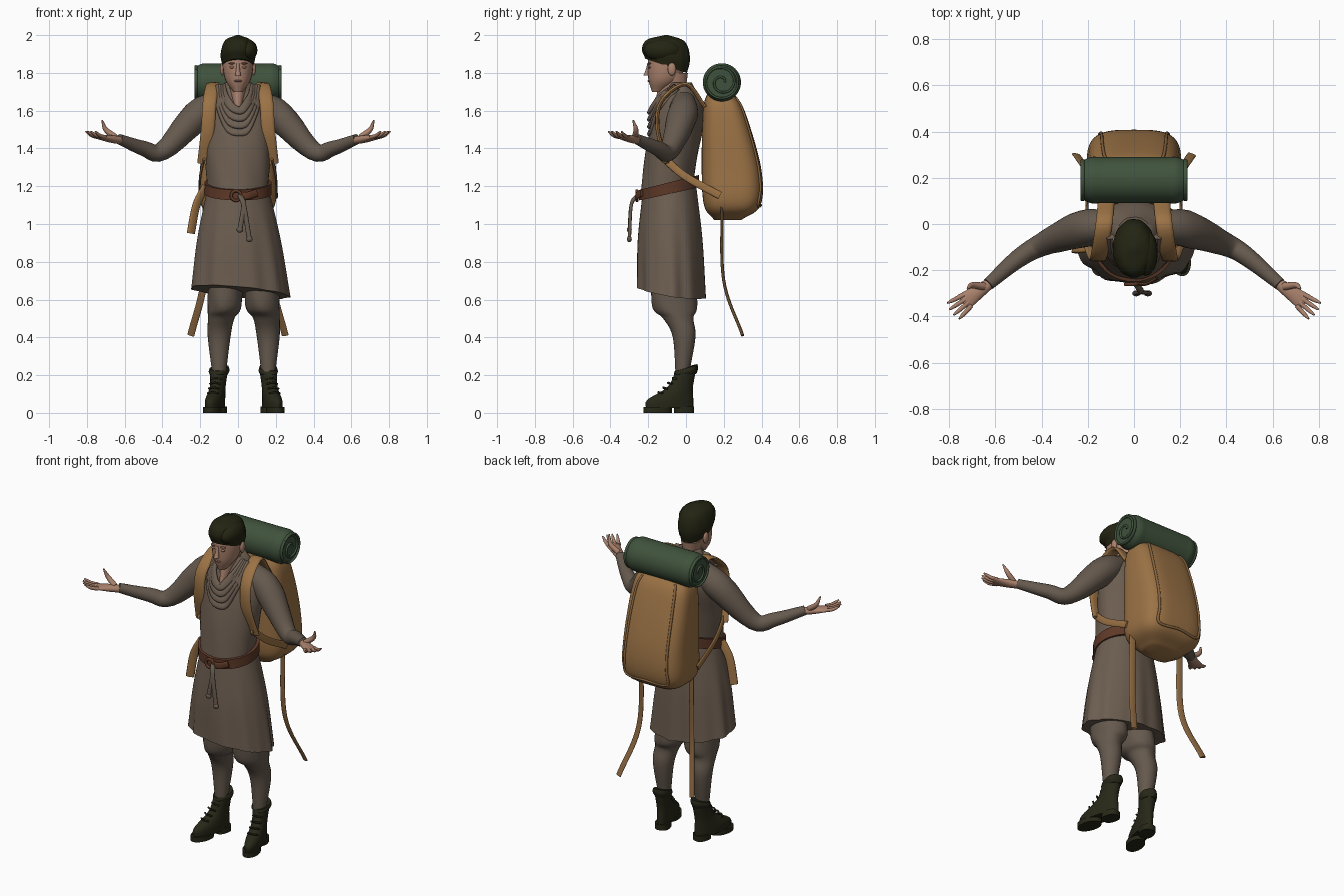
import bpy, bmesh
from math import sin, cos, pi, radians, copysign
from mathutils import Vector, Matrix

default_cube = bpy.data.objects.get("Cube")
if default_cube:
    bpy.data.objects.remove(default_cube, do_unlink=True)


def colour(name, *rgb):
    mat = bpy.data.materials.new(name)
    mat.use_nodes = True
    mat.diffuse_color = (*rgb, 1)
    shader = next(node for node in mat.node_tree.nodes if node.type == "BSDF_PRINCIPLED")
    shader.inputs["Base Color"].default_value = (*rgb, 1)
    shader.inputs["Roughness"].default_value = .8
    return mat


skin = colour("skin", .4, .22, .15)
flush = colour("flushed skin", .3, .15, .11)
hair = colour("black hair", .017, .018, .006)
leather = colour("dark boot leather", .02, .02, .009)
cloth = colour("tunic cloth", .15, .11, .08)
knit = colour("sleeve and hose knit", .13, .1, .075)
canvas = colour("tan canvas", .33, .17, .06)
webbing = colour("strap webbing", .25, .13, .05)
brown = colour("belt leather", .11, .04, .02)
green = colour("bedroll green", .05, .085, .045)


def finish(name, bm, mat):
    bmesh.ops.recalc_face_normals(bm, faces=bm.faces)
    mesh = bpy.data.meshes.new(name)
    bm.to_mesh(mesh)
    bm.free()
    mesh.materials.append(mat)
    mesh.shade_smooth()
    mesh.set_sharp_from_angle(angle=radians(50))
    obj = bpy.data.objects.new(name, mesh)
    bpy.context.scene.collection.objects.link(obj)


def clamp(value):
    return min(max(value, 0), 1)


def curve(points, t):
    """Smooth position at t, from 0 to 1, along evenly timed points."""
    p = [Vector(point) for point in points]
    if len(p) == 1:
        return p[0]
    spans = len(p) - 1
    p = [p[0] * 2 - p[1], *p, p[-1] * 2 - p[-2]]
    i = min(int(t * spans), spans - 1)
    t = t * spans - i
    a, b, c, d = p[i:i + 4]
    return (b * 2 + (c - a) * t + (a * 2 - b * 5 + c * 4 - d) * (t * t)
            + (b * 3 - a - c * 3 + d) * (t ** 3)) * .5


def sweep(name, path, sizes, mat, sides=24, rings=20, level=False, power=2,
          side=(0, 0, 1), fold=None, warp=None):
    """Skin a path with rounded sections, kept level or square to the path."""
    pairs = [size if isinstance(size, tuple) else (size, size) for size in sizes]
    mids = [curve(path, i / rings) for i in range(rings + 1)]
    bm = bmesh.new()
    loops = []
    for i, mid in enumerate(mids):
        width, depth = curve(pairs, i / rings)
        u, v = Vector((1, 0, 0)), Vector((0, 1, 0))
        if not level:
            along = (mids[min(i + 1, rings)] - mids[max(i - 1, 0)]).normalized()
            u = Vector(side)
            u = (u - along * u.dot(along)).normalized()
            v = along.cross(u)
        loop = []
        for k in range(sides):
            angle = 2 * pi * k / sides
            c, s = [copysign(abs(f) ** (2 / power), f) for f in (cos(angle), sin(angle))]
            swell = fold(angle, mid.z) if fold else 1
            co = mid + (u * c * width + v * s * depth) * swell
            loop.append(bm.verts.new(warp(co) if warp else co))
        loops.append(loop)
    for low, high in zip(loops, loops[1:]):
        for k in range(sides):
            n = (k + 1) % sides
            bm.faces.new((low[k], low[n], high[n], high[k]))
    bm.faces.new(loops[0])
    bm.faces.new(loops[-1])
    finish(name, bm, mat)


def ribbon(name, path, width, thick, mat, side=(1, 0, 0), rings=20):
    sweep(name, path, [(width, thick)], mat, sides=12, rings=rings, side=side, power=2.6)


def blob(name, centre, scale, mat):
    bm = bmesh.new()
    bmesh.ops.create_uvsphere(bm, u_segments=16, v_segments=10, radius=1)
    bm.transform(Matrix.Translation(centre) @ Matrix.Diagonal((*scale, 1)))
    finish(name, bm, mat)


def column(y, *heights):
    return [(0, y, z) for z in heights]


def flip(path, sign, middle=0):
    return [(middle + sign * (x - middle), y, z) for x, y, z in path]


# Tunic: skirt, bodice and belt share a waist that dips at the front
def drape(co):
    low = clamp((1.2 - co.z) / .55)
    high = clamp((co.z - 1.22) / .2)
    waist = .25 * (co.y + .09)
    hem = -.16 * (co.y + .08) - .09 * co.x
    return co + Vector((0, 0, (waist * (1 - low) + hem * low) * (1 - high)))


def skirt_folds(angle, z):
    return 1 + clamp((1.15 - z) * 2) * (.025 * sin(9 * angle + 2 * z) + .015 * sin(14 * angle))


def creases(angle, z):
    return 1 + .014 * sin(7 * angle + 14 * z)


sweep("tunic_skirt", [(.01, -.08, .64), (0, -.09, 1.2)], [(.26, .18), (.22, .17), (.16, .14)],
      cloth, sides=72, level=True, fold=skirt_folds, warp=drape)
sweep("tunic_bodice", [(0, -.1, 1.2), (0, -.07, 1.4), (0, -.03, 1.6), (0, -.03, 1.75)],
      [(.16, .14), (.18, .14), (.19, .13), (.07, .06)],
      cloth, sides=48, level=True, fold=creases, warp=drape)
sweep("belt", column(-.09, 1.16, 1.22), [(.178, .16)], brown,
      sides=40, rings=2, level=True, warp=drape)
buckle = [Vector((cos(k * pi / 8), 0, sin(k * pi / 8))) for k in range(17)]
ribbon("belt_buckle", [Vector((-.01, -.26, 1.15)) + spoke * .026 for spoke in buckle],
       .008, .008, brown, side=(0, 1, 0), rings=32)
ribbon("belt_tail", [(0, -.255, 1.15), (.05, -.26, 1.15), (.1, -.235, 1.165)],
       .02, .007, brown, side=(0, 0, 1))

# Cowl folds hanging round the neckline
for i in range(4):
    width, low = .075 + .012 * i, 1.6 - .038 * i
    half = [(width, -.05, 1.725), (width * .87, -.135, 1.67 - .015 * i),
            (width * .45, -.177, low + .02)]
    ribbon("cowl_fold", [*half, (.01, -.19, low), *flip(half, -1)[::-1]],
           .022, .012, cloth, side=(0, .5, 1))

# Cloth ties knotted under the buckle, and a strap at the right hip
for x, z in ((.06, .92), (.01, .97)):
    ribbon("waist_tie", [(.01, -.26, 1.15), (.03, -.29, 1.1), (x, -.3, z)], .013, .009, knit)
    blob("tie_knot", (x, -.3, z), (.018, .013, .016), knit)
ribbon("hip_strap", [(-.17, -.1, 1.2), (-.22, -.11, 1.1), (-.25, -.11, .95)],
       .024, .01, canvas, side=(1, .6, 0))

# Head and neck
sweep("neck", [(0, -.1, 1.57), (0, -.06, 1.8)], [(.02, .08), (.06, .07)], skin, level=True)
sweep("head", [(0, -.15, 1.7), (0, -.115, 1.77), (0, -.1, 1.88), (0, -.1, 1.96)],
      [(.025, .03), (.07, .085), (.08, .1), (.05, .07)], skin, level=True)
sweep("nose", [(0, -.196, 1.85), (0, -.21, 1.785)], [.009, .01, .016], skin, level=True)
blob("lips", (0, -.194, 1.757), (.022, .009, .006), flush)
for sign in (1, -1):
    blob("eyelid", (sign * .03, -.192, 1.83), (.015, .009, .007), flush)
    blob("eyebrow", (sign * .03, -.193, 1.85), (.02, .01, .005), flush)
    blob("ear", (sign * .083, -.075, 1.82), (.012, .022, .034), skin)


def hairline(co):
    return co - Vector((0, 0, .35 * (co.y + .1) * clamp((2 - co.z) * 6)))


sweep("hair", column(-.105, 1.835, 1.9, 1.97, 2), [(.08, .11), (.092, .127), (.07, .1), .01],
      hair, sides=40, level=True, warp=hairline,
      fold=lambda angle, z: 1 + .012 * sin(11 * angle + 20 * z))
blob("hair_sweep", (.05, -.125, 1.92), (.053, .1, .058), hair)

# Arms with open, palm-up hands
for sign in (1, -1):
    sweep("sleeve", flip([(.1, -.01, 1.65), (.22, -.02, 1.57), (.4, -.09, 1.385),
                          (.5, -.15, 1.4), (.63, -.26, 1.45)], sign),
          [.06, .08, .05, .04, .027], knit,
          fold=lambda angle, z: 1 + .015 * sin(3 * angle + 60 * z))
    across = Vector((.6, .8, 0))
    sweep("palm", flip([(.6, -.24, 1.44), (.74, -.34, 1.46)], sign),
          [.02, (.03, .02), (.04, .01)], skin, side=(sign * across.x, across.y, 0))
    for k in (-1.5, -.5, .5, 1.5):
        base = Vector((.72, -.33, 1.46)) + across * .019 * k
        reach = Matrix.Rotation(radians(7 * k), 3, "Z") @ Vector((.8, -.6, 0))
        reach *= .09 - .008 * abs(k)
        path = [base + reach * t + Vector((0, 0, .03 * t * t)) for t in (0, .5, 1)]
        sweep("finger", flip(path, sign), [.011, .01, .009, .004], skin, sides=10, rings=10)
    sweep("thumb", flip([(.65, -.27, 1.46), (.7, -.265, 1.5), (.72, -.28, 1.55)], sign),
          [.017, .013, .004], skin, sides=12, side=(0, 1, 0))

# Legs and boots stand either side of a line slightly left of centre
middle, ankle = .03, .16
for sign in (1, -1):
    leg = [(0, -.02, .2), (0, -.01, .4), (-.01, -.04, .5), (-.03, -.06, .57), (-.03, -.08, .8)]
    sweep("hose_leg", flip([(ankle + x, y, z) for x, y, z in leg], sign, middle),
          [.035, .06, (.07, .08), (.09, .12), (.09, .11)], knit, level=True, rings=28,
          fold=lambda angle, z: 1 + .02 * sin(5 * angle + 30 * z) * clamp((z - .45) * 20))
    turn = Matrix.Rotation(radians(14 * sign), 3, "Z")
    place = Vector((middle + sign * (ankle - middle), 0, 0))

    def stand(co):
        tilt = clamp((co.z - .17) * 16) * .3 * co.y
        return turn @ co + place + Vector((0, 0, tilt))

    sweep("boot", [(0, -.09, .025), (0, -.085, .07), (0, -.03, .14), (0, 0, .235)],
          [(.045, .13), (.045, .125), (.04, .068), (.047, .057)], leather,
          level=True, warp=stand)
    sweep("boot_cuff", column(0, .2, .24), [(.042, .054), (.052, .062), (.048, .058)], leather,
          level=True, warp=stand, fold=lambda angle, z: 1 + .05 * sin(4 * angle))
    sweep("boot_sole", column(-.155, 0, .03), [(.047, .077)], leather,
          rings=1, level=True, warp=stand)
    sweep("boot_heel", column(-.01, 0, .035), [(.042, .052)], leather,
          rings=1, level=True, power=2.6, warp=stand)
    for i in range(4):
        knot = Vector((0, -.15 + .026 * i, .11 + .025 * i))
        lace = [knot + Vector((x, abs(x) / 2, -abs(x) / 5)) for x in (-.03, 0, .03)]
        ribbon("boot_lace", [turn @ co + place for co in lace], .005, .005, leather,
               side=(0, 0, 1))

# Backpack, with a seam that follows its rear face
pack_path = [(0, .22, 1.02), (0, .245, 1.1), (0, .24, 1.3), (0, .2, 1.6), (0, .18, 1.7)]
pack_sizes = [(.1, .07), (.195, .15), (.2, .157), (.185, .11), (.14, .065)]
sweep("backpack", pack_path, pack_sizes, canvas, sides=56, rings=28, level=True, power=3.4)


def rear(t, across, out):
    width, depth = curve(pack_sizes, t)
    return curve(pack_path, t) + Vector((across * width, out * depth, 0))


seam = [rear(.9 - .13 * i, .7, .91) for i in range(6)]
ribbon("panel_seam", [*seam, rear(.25, 0, 1), *flip(seam, -1)[::-1]], .007, .007, webbing,
       side=(0, 1, 0), rings=60)

# Shoulder harness and loose strap ends
for sign in (1, -1):
    ribbon("shoulder_strap", flip([(.12, .1, 1.62), (.13, 0, 1.74), (.15, -.13, 1.65),
                                   (.16, -.15, 1.5), (.18, -.1, 1.32)], sign),
           .036, .011, canvas)
    ribbon("side_webbing", flip([(.18, -.12, 1.35), (.2, 0, 1.25), (.205, .18, 1.15)], sign),
           .02, .006, canvas, side=(0, .6, .8))
    ribbon("hanging_strap", flip([(.17, .19, 1.1), (.18, .2, .7), (.25, .3, .41)], sign),
           .019, .006, webbing, side=(1, -.3, 0))

# Bedroll with coiled ends
roll = Vector((.222, .19, 1.75))
sweep("bedroll", flip([roll, roll], -1)[:1] + [roll], [.085] + [.1] * 11 + [.085], green,
      sides=40, rings=48)
for end in flip([roll], 1) + flip([roll], -1):
    coil = [Vector((0, cos(k * .45), sin(k * .45))) * min(.015 + .0036 * k, .085)
            for k in range(34)]
    ribbon("bedroll_coil", [Vector(end) + spoke for spoke in coil], .009, .006, green, rings=68)
